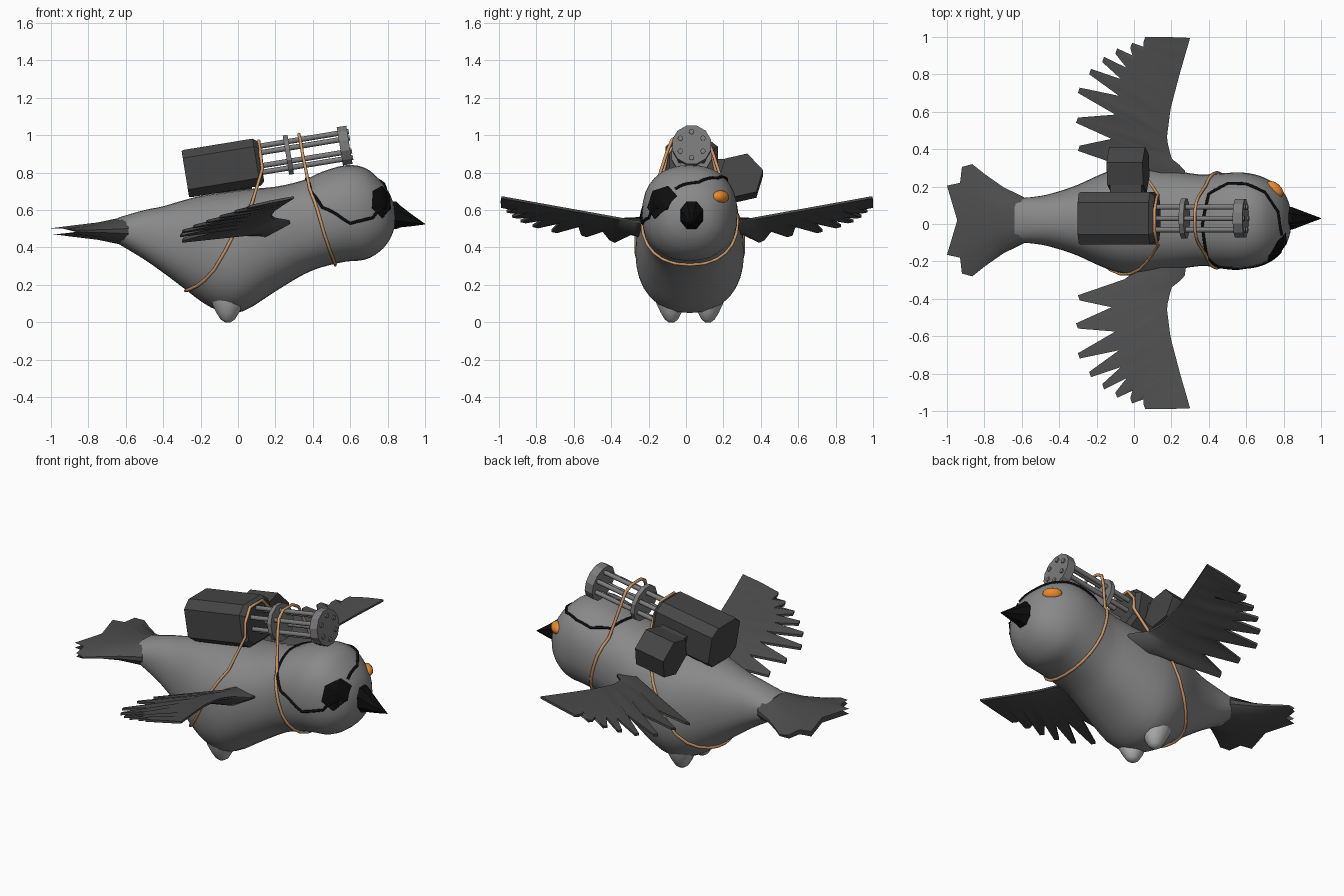
import bpy, bmesh, math
from mathutils import Vector, Matrix

if "Cube" in bpy.data.objects:
    bpy.data.objects.remove(bpy.data.objects["Cube"])

CY = 0.02  # mirror plane of the bird


def mat(name, r, g=None, b=None):
    m = bpy.data.materials.new(name)
    m.diffuse_color = (r, r if g is None else g, r if b is None else b, 1)
    m.use_nodes = True
    m.node_tree.nodes["Principled BSDF"].inputs["Base Color"].default_value = m.diffuse_color
    return m


GREY = mat("body_grey", 0.25)
DARK = mat("feather_dark", 0.075)
BLACK = mat("black", 0.004)
PALE = mat("leg_pale", 0.45)
GUNBOX = mat("gun_dark", 0.06)
METAL = mat("barrel_metal", 0.2)
TAN = mat("strap_tan", 0.62, 0.32, 0.15)
ORANGE = mat("eye_orange", 0.8, 0.25, 0.03)


def finish(name, bm, m, smooth=None):
    bmesh.ops.recalc_face_normals(bm, faces=bm.faces)
    me = bpy.data.meshes.new(name)
    bm.to_mesh(me)
    bm.free()
    me.materials.append(m)
    if smooth:
        me.polygons.foreach_set("use_smooth", [True] * len(me.polygons))
        me.set_sharp_from_angle(angle=math.radians(smooth))
    ob = bpy.data.objects.new(name, me)
    bpy.context.collection.objects.link(ob)
    return ob


def loft(name, rings, m, smooth=None):
    """Skin equal-length rings of points and cap both ends."""
    bm = bmesh.new()
    rows = [[bm.verts.new(p) for p in r] for r in rings]
    n = len(rows[0])
    for a, b in zip(rows, rows[1:]):
        for i in range(n):
            bm.faces.new((a[i], a[(i + 1) % n], b[(i + 1) % n], b[i]))
    bm.faces.new(rows[0])
    bm.faces.new(rows[-1])
    return finish(name, bm, m, smooth)


def tube(name, pts, r, m, closed=True):
    cu = bpy.data.curves.new(name, 'CURVE')
    cu.dimensions = '3D'
    cu.bevel_depth, cu.bevel_resolution = r, 1
    sp = cu.splines.new('POLY')
    sp.points.add(len(pts) - 1)
    for p, q in zip(sp.points, pts):
        p.co = (*q, 1)
    sp.use_cyclic_u = closed
    cu.materials.append(m)
    ob = bpy.data.objects.new(name, cu)
    bpy.context.collection.objects.link(ob)


# Body stations: x, top z, bottom z, half width
ST = [(-.64, .56, .42, .115), (-.5, .60, .335, .13), (-.4, .62, .265, .155), (-.3, .65, .19, .19),
      (-.18, .68, .10, .245), (-.08, .695, .055, .28), (.03, .71, .06, .29), (.2, .725, .165, .268),
      (.35, .76, .255, .245), (.45, .805, .295, .25), (.58, .84, .325, .255), (.68, .825, .335, .235),
      (.76, .76, .38, .19), (.81, .69, .44, .135), (.835, .62, .5, .07), (.842, .58, .54, .02)]


def slope(i, k):
    a, b = ST[max(i - 1, 0)], ST[min(i + 1, len(ST) - 1)]
    return (b[k] - a[k]) / (b[0] - a[0])


def station(x):
    i = max(j for j in range(len(ST) - 1) if ST[j][0] <= x + 1e-9 or j == 0)
    a, b = ST[i], ST[i + 1]
    d = b[0] - a[0]
    t = (x - a[0]) / d
    h = (2*t**3 - 3*t*t + 1, t**3 - 2*t*t + t, -2*t**3 + 3*t*t, t**3 - t*t)
    return [h[0]*a[k] + h[1]*d*slope(i, k) + h[2]*b[k] + h[3]*d*slope(i + 1, k) for k in (1, 2, 3)]


def surf(x, deg, off=0.0):
    """Point on the body skin; 0 deg = +y, 90 = top, 180 = -y."""
    zt, zb, w = station(x)
    c, s = math.cos(math.radians(deg)), math.sin(math.radians(deg))
    f = lambda v: math.copysign(abs(v) ** 0.88, v)
    return Vector((x, CY + (w + off) * f(c), (zt + zb) / 2 + ((zt - zb) / 2 + off) * f(s)))


xs = [a[0] + (b[0] - a[0]) * t / 3 for a, b in zip(ST, ST[1:]) for t in range(3)] + [ST[-1][0]]
loft("body", [[surf(x, i * 11.25) for i in range(32)] for x in xs], GREY, 60)

# Tail: flattened fan with notched end
half = [(-.865, .30), (-.92, .285), (-.93, .2), (-1.0, .185), (-.945, 0)]
end = half + [(x, -y) for x, y in half[-2::-1]]
rings = []
for t, h in ((0, .078), (.4, .045), (.75, .027), (1, .013)):
    top, bot = [], []
    for k, (ex, ey) in enumerate(end):
        u = 1 - k / 4
        bulge = h * math.sqrt(max(1 - u * u, .02))
        x = -.585 + (ex + .585) * t
        y = CY + .122 * u + (ey - .122 * u) * t ** 1.3
        top.append((x, y, .49 + bulge))
        bot.append((x, y, .485 - bulge))
    rings.append(top + bot[::-1])
loft("tail", rings, DARK, 40)

# Wings: chord rings running from root to tip, feather tips and notches on the trailing edge
LEAD = [(.22, .28), (.29, .27), (.345, .2), (.45, .175), (.61, .195), (.8, .245), (.99, .30)]
TIPS = [(-.30, .40), (-.31, .55), (-.30, .71), (-.24, .81), (-.17, .875), (-.10, .92), (-.02, .95), (.05, .98)]
NOTCH = [(-.12, .45), (-.10, .58), (-.08, .68), (-.07, .77), (-.04, .83), (0, .87), (.05, .92), (.17, .995)]


def lead_x(y):
    for (y0, x0), (y1, x1) in zip(LEAD, LEAD[1:]):
        if y <= y1 + 1e-6:
            return x0 + (x1 - x0) * (y - y0) / (y1 - y0)
    return LEAD[-1][1]


trail = [(.03, .24), (-.05, .30)]
for (tx, ty), nt in zip(TIPS, NOTCH):
    trail += [(tx, ty - .014), (tx + .01, ty + .014), nt]
for side, name in ((1, "left_wing"), (-1, "right_wing")):
    rings = []
    for i, (tx, ty) in enumerate(trail):
        ly = .22 + .77 * i / (len(trail) - 1)
        lx = lead_x(ly)
        lz = .535 + .18 * (ly - .25)
        f = min(.13 / (lx - tx), .6)
        mx, my = lx + (tx - lx) * f, ly + (ty - ly) * f
        th = .007 + .03 * (1 - ly) + max(0, .36 - ly) * .2
        Y = lambda y: .005 + side * y
        mz, tz = lz - .19 * (lx - mx), lz - .19 * (lx - tx)
        rings.append([(lx, Y(ly), lz + .006), (mx, Y(my), mz + th), (tx, Y(ty), tz + .007),
                      (tx, Y(ty), tz - .007), (mx, Y(my), mz - th), (lx, Y(ly), lz - .006)])
    loft(name, rings, DARK, 50)


def circle(n, fn, phase=0):
    return [fn(math.cos(math.radians(phase) + 2*math.pi*i/n), math.sin(math.radians(phase) + 2*math.pi*i/n))
            for i in range(n)]


# Stub legs
for side, name in ((1, "left_leg"), (-1, "right_leg")):
    loft(name, [circle(14, lambda c, s: (-.055 + rx*c, CY + side*yc + ry*s, z)) for z, rx, ry, yc in
                ((.165, .108, .085, .11), (.1, .085, .075, .105), (.05, .06, .056, .1),
                 (.015, .038, .036, .098), (0, .015, .015, .098))], PALE, 60)

# Beak
loft("beak", [circle(8, lambda c, s: (x, CY + .01 + w*c, z + h*s), 22.5) for x, z, w, h in
              ((.79, .575, .065, .08), (.845, .572, .065, .08), (.87, .565, .055, .062),
               (.93, .545, .03, .034), (1.0, .525, .002, .002))], BLACK)

# Orange eye on the left side of the head
bm = bmesh.new()
bmesh.ops.create_uvsphere(bm, u_segments=14, v_segments=8, radius=1, matrix=
    Matrix.Translation((.752, .185, .67)) @ Matrix.Rotation(math.radians(-42), 4, 'Z')
    @ Matrix.Diagonal((.056, .034, .035, 1)))
finish("eye", bm, ORANGE, 60)

# Eye patch: plate following the head
edge = [(.715, 173), (.72, 150), (.77, 124), (.812, 118), (.818, 160), (.77, 183)]
mid = surf(.775, 150, .016)
outer = [surf(x, a, .01) for x, a in edge]
loft("eye_patch", [[surf(x, a, -.01) for x, a in edge], outer, [p.lerp(mid, .8) for p in outer]], BLACK)

# Patch cord around the head
guide = [(.785, 165), (.72, 183), (.6, 190), (.45, 168), (.39, 140), (.365, 95), (.4, 58), (.5, 42),
         (.6, 43), (.7, 52), (.77, 78), (.79, 115)]
cord = [surf(a[0] + (b[0]-a[0])*t/4, a[1] + (b[1]-a[1])*t/4, .002)
        for a, b in zip(guide, guide[1:]) for t in range(4)]
tube("patch_cord", cord + [surf(*guide[-1], .002)], .008, BLACK, False)

# Gun frame: local x runs along the barrels, origin at the muzzle disc
GUN = Matrix.Translation((.57, .03, .945)) @ Matrix.Rotation(math.radians(-9.3), 4, 'Y')


def prism(name, n, r, x0, x1, m, y=0, z=0, phase=0, smooth=None):
    return loft(name, [circle(n, lambda c, s: GUN @ Vector((x, y + r*c, z + r*s)), phase)
                       for x in (x0, x1)], m, smooth)


# Motor housing: chamfered box with a tapered front
octa = [(.14, .085), (.085, .128), (-.085, .128), (-.14, .085), (-.14, -.085), (-.085, -.128),
        (.085, -.128), (.14, -.085)]
loft("gun_housing", [[GUN @ Vector((x, y*k, z*k - .012)) for y, z in octa] for x, k in
                     ((-.865, .97), (-.855, 1), (-.48, 1), (-.455, .85))], GUNBOX)
prism("muzzle_disc", 12, .107, -.026, .026, METAL, phase=15)
prism("barrel_clamp", 12, .11, -.318, -.292, METAL, phase=15)
for k in range(6):
    a = math.radians(90 + 60 * k)
    prism("barrel_%d" % (k + 1), 8, .014, -.47, .034, METAL, .07*math.cos(a), .07*math.sin(a), smooth=50)

# Ammunition drum and its link to the housing
prism("ammo_drum", 6, .123, -.72, -.525, GUNBOX, y=.262, z=-.075, phase=13)
bm = bmesh.new()
bmesh.ops.create_cube(bm, size=1, matrix=GUN @ Matrix.Translation((-.62, .155, -.04))
                      @ Matrix.Diagonal((.17, .1, .11, 1)))
finish("ammo_link", bm, GUNBOX)


# Straps: hug the body below, then run up and over the gun
def strap(name, x_low, x_high, crown):
    pts = []
    for a in range(-90, 46, 15):
        s = (math.sin(math.radians(a)) + 1) / 2
        pts.append(surf(x_low + (x_high - x_low) * s, a, .006))
    pts += [Vector((x, .03 + y, z)) for x, y, z in crown]
    left = [Vector((p.x, 2*CY - p.y, p.z)) for p in pts[1:]]
    tube(name, pts + left[::-1], .009, TAN)


strap("front_strap", .52, .36, [(.345, .115, .9), (.333, .085, .975), (.325, .035, 1.005)])
strap("rear_strap", -.28, .135, [(.13, .125, .82), (.12, .11, .9), (.11, .05, .97)])
